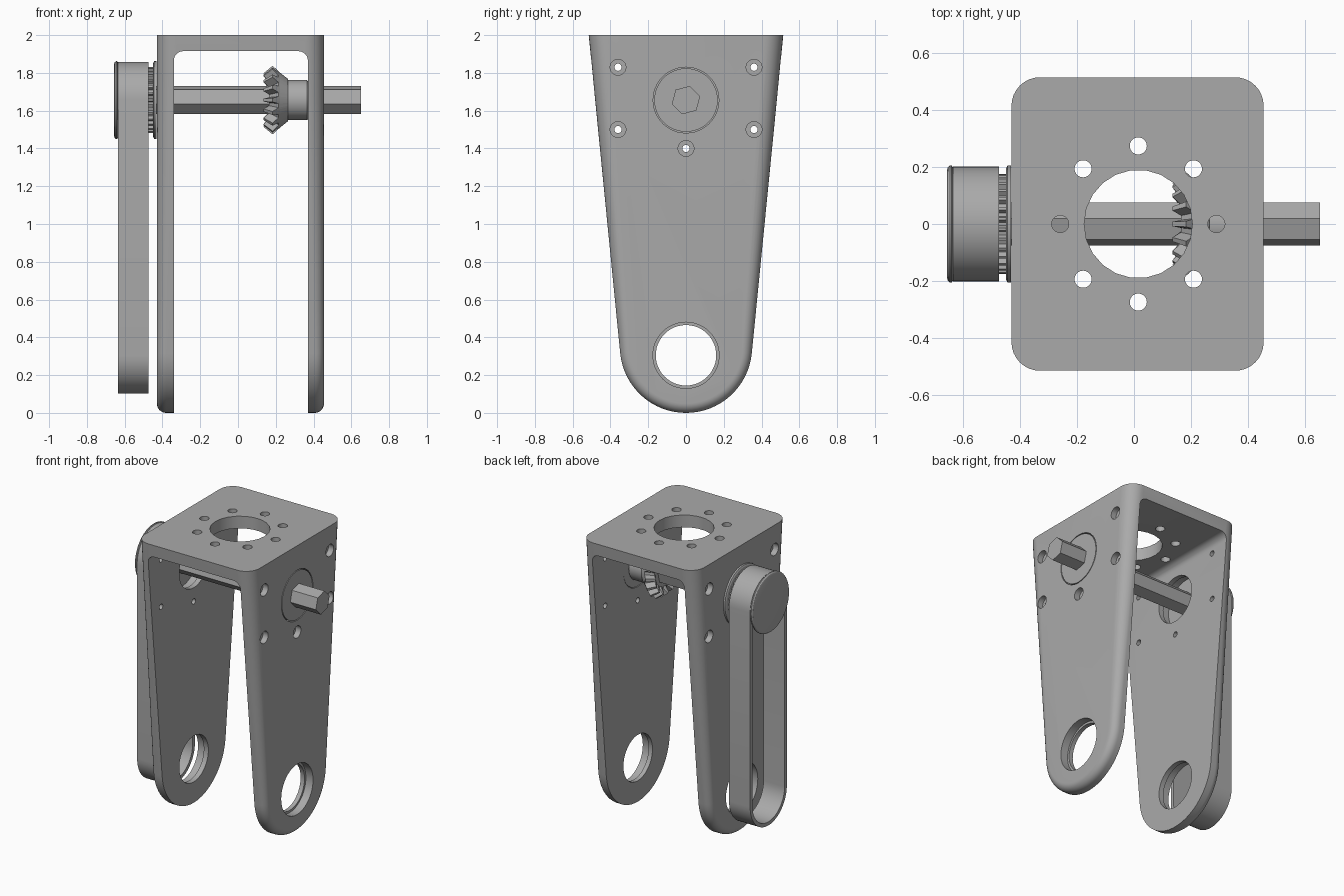
import bpy, bmesh
from math import sin, cos, pi, radians, atan2
from mathutils import Vector

if "Cube" in bpy.data.objects:
    bpy.data.objects.remove(bpy.data.objects["Cube"], do_unlink=True)

grey = bpy.data.materials.new("machined_grey")
grey.use_nodes = True
COLOUR = (0.4, 0.4, 0.4, 1)
grey.diffuse_color = COLOUR
grey.node_tree.nodes["Principled BSDF"].inputs["Base Color"].default_value = COLOUR

AXLE_Z, LOW_Z, MID_X = 1.656, 0.305, 0.0125


def loft(name, rings, cyclic=False):
    """Skin a list of closed rings; ends are capped unless cyclic."""
    bm = bmesh.new()
    rows = [[bm.verts.new(p) for p in ring] for ring in rings]
    n = len(rows[0])
    pairs = list(zip(rows, rows[1:]))
    if cyclic:
        pairs.append((rows[-1], rows[0]))
    else:
        bm.faces.new(rows[0])
        bm.faces.new(rows[-1])
    for a, b in pairs:
        for i in range(n):
            j = (i + 1) % n
            bm.faces.new((a[i], a[j], b[j], b[i]))
    bmesh.ops.recalc_face_normals(bm, faces=bm.faces)
    mesh = bpy.data.meshes.new(name)
    bm.to_mesh(mesh)
    bm.free()
    mesh.materials.append(grey)
    ob = bpy.data.objects.new(name, mesh)
    bpy.context.collection.objects.link(ob)
    return ob


def circle_x(x, r, z, n, y=0, turn=0):
    """Ring around an axis along x."""
    return [(x, y + r * cos(2 * pi * i / n + turn), z + r * sin(2 * pi * i / n + turn))
            for i in range(n)]


def lathe_x(name, steps, z=AXLE_Z, y=0, n=48, turn=0):
    return loft(name, [circle_x(x, r, z, n, y, turn) for x, r in steps])


def gear_x(name, steps, teeth, z=AXLE_Z):
    """Each step gives tip x, tip radius, root x, root radius."""
    rings = []
    for tx, tr, rx, rr in steps:
        ring = []
        for i in range(teeth):
            for off, x, r in ((-.32, rx, rr), (-.14, tx, tr), (.14, tx, tr), (.32, rx, rr)):
                a = 2 * pi * (i + off) / teeth
                ring.append((x, r * cos(a), z + r * sin(a)))
        rings.append(ring)
    return loft(name, rings)


def activate(ob):
    bpy.ops.object.select_all(action='DESELECT')
    ob.select_set(True)
    bpy.context.view_layer.objects.active = ob


def cut(ob, cutter):
    cutter.hide_render = True
    mod = ob.modifiers.new("cut", 'BOOLEAN')
    mod.operation, mod.solver, mod.object = 'DIFFERENCE', 'EXACT', cutter
    activate(ob)
    bpy.ops.object.modifier_apply(modifier=mod.name)
    bpy.data.objects.remove(cutter, do_unlink=True)


# Bracket blank: tapered rounded plate outline, edges rounded towards both outer faces
def outline(side, a):
    r_low, r_top, half = 0.05, 0.1, 0.4425
    taper = atan2(0.167, 1.684)

    def place(y, z, ny, nz, r):
        d = r * (1 - sin(a))
        return (MID_X + side * (half - r * (1 - cos(a))), y - ny * d, z - nz * d)

    pts = [place(0.515, 2, 1, 0, r_top)]
    for i in range(33):
        t = -taper - (pi - 2 * taper) * i / 32
        pts.append(place(0.35 * cos(t), 0.35 + 0.35 * sin(t), cos(t), sin(t), r_low))
    pts.append(place(-0.515, 2, -1, 0, r_top))
    return pts


angles = [radians(90 * i / 8) for i in range(9)]
bracket = loft("fork_bracket", [outline(-1, a) for a in angles]
               + [outline(1, a) for a in reversed(angles)])

# Space between the legs, with rounded upper corners
LEFT, RIGHT, CEIL, FILLET = -0.34, 0.37, 1.915, 0.05
slot = [(LEFT, -0.2), (RIGHT, -0.2)]
for cx, start in ((RIGHT - FILLET, 0), (LEFT + FILLET, 90)):
    for i in range(7):
        t = radians(start + 15 * i)
        slot.append((cx + FILLET * cos(t), CEIL - FILLET + FILLET * sin(t)))
cut(bracket, loft("slot_cutter", [[(x, y, z) for x, z in slot] for y in (-1, 1)]))


# Stepped holes through both legs
def leg_hole(y, z, outer, inner, depth, n):
    a, b = -0.43 + depth, 0.455 - depth
    steps = [(-0.6, outer), (a, outer), (a, inner), (b, inner), (b, outer), (0.6, outer)]
    cut(bracket, lathe_x("hole_cutter", steps, z, y, n))


leg_hole(0, LOW_Z, 0.175, 0.16, 0.055, 48)
leg_hole(0, AXLE_Z, 0.174, 0.16, 0.055, 48)
for y, z in ((-.36, 1.83), (.36, 1.83), (-.36, 1.5), (.36, 1.5), (0, 1.4)):
    leg_hole(y, z, 0.042, 0.019, 0.04, 24)


# Top plate holes
def top_hole(x, y, r, n):
    cut(bracket, loft("hole_cutter", [
        [(x + r * cos(2 * pi * i / n), y + r * sin(2 * pi * i / n), z) for i in range(n)]
        for z in (1.85, 2.1)]))


top_hole(0.015, 0, 0.19, 22)
for k in range(8):
    top_hole(0.015 + 0.274 * cos(k * pi / 4), 0.274 * sin(k * pi / 4), 0.03, 24)

# Hexagonal axle
axle = lathe_x("hex_axle", [(-0.65, 0.0775), (0.652, 0.0775)], n=6, turn=radians(15))

# Bearing in the drive-side leg
bearing = lathe_x("bearing", [(0.372, 0.157), (0.402, 0.157), (0.402, 0.168), (0.455, 0.168)])

# Bevel gear and hub
bevel_gear = gear_x("bevel_gear", [
    (0.165, 0.08, 0.165, 0.08), (0.165, 0.1, 0.165, 0.1), (0.135, 0.142, 0.165, 0.112),
    (0.183, 0.182, 0.215, 0.152), (0.222, 0.146, 0.222, 0.146), (0.265, 0.112, 0.265, 0.112)], 16)
hub = lathe_x("gear_hub", [(0.26, 0.106), (0.365, 0.106), (0.371, 0.1)])

# Toothed pulley with flanges
pulley = gear_x("toothed_pulley", [(x, 0.176, x, 0.158) for x in (-0.64, -0.44)], 30)
outer_flange = lathe_x("outer_flange", [(-0.656, 0.19), (-0.653, 0.2), (-0.646, 0.206),
                                        (-0.64, 0.206), (-0.634, 0.196)])
inner_flange = lathe_x("inner_flange", [(-0.449, 0.196), (-0.444, 0.206), (-0.432, 0.206)])


# Belt loop
def loop(x, r):
    pts = []
    for z, start in ((AXLE_Z, 0), (LOW_Z, 180)):
        for i in range(25):
            t = radians(start + 7.5 * i)
            pts.append((x, r * cos(t), z + r * sin(t)))
    return pts


belt = loft("drive_belt", [loop(-0.635, 0.202), loop(-0.473, 0.202),
                           loop(-0.473, 0.177), loop(-0.635, 0.177)], cyclic=True)

# Smooth curved surfaces, keep machined edges crisp
for ob in (bracket, bearing, hub, outer_flange, inner_flange, belt):
    activate(ob)
    bpy.ops.object.shade_smooth_by_angle(angle=radians(25))
bpy.ops.object.select_all(action='DESELECT')
